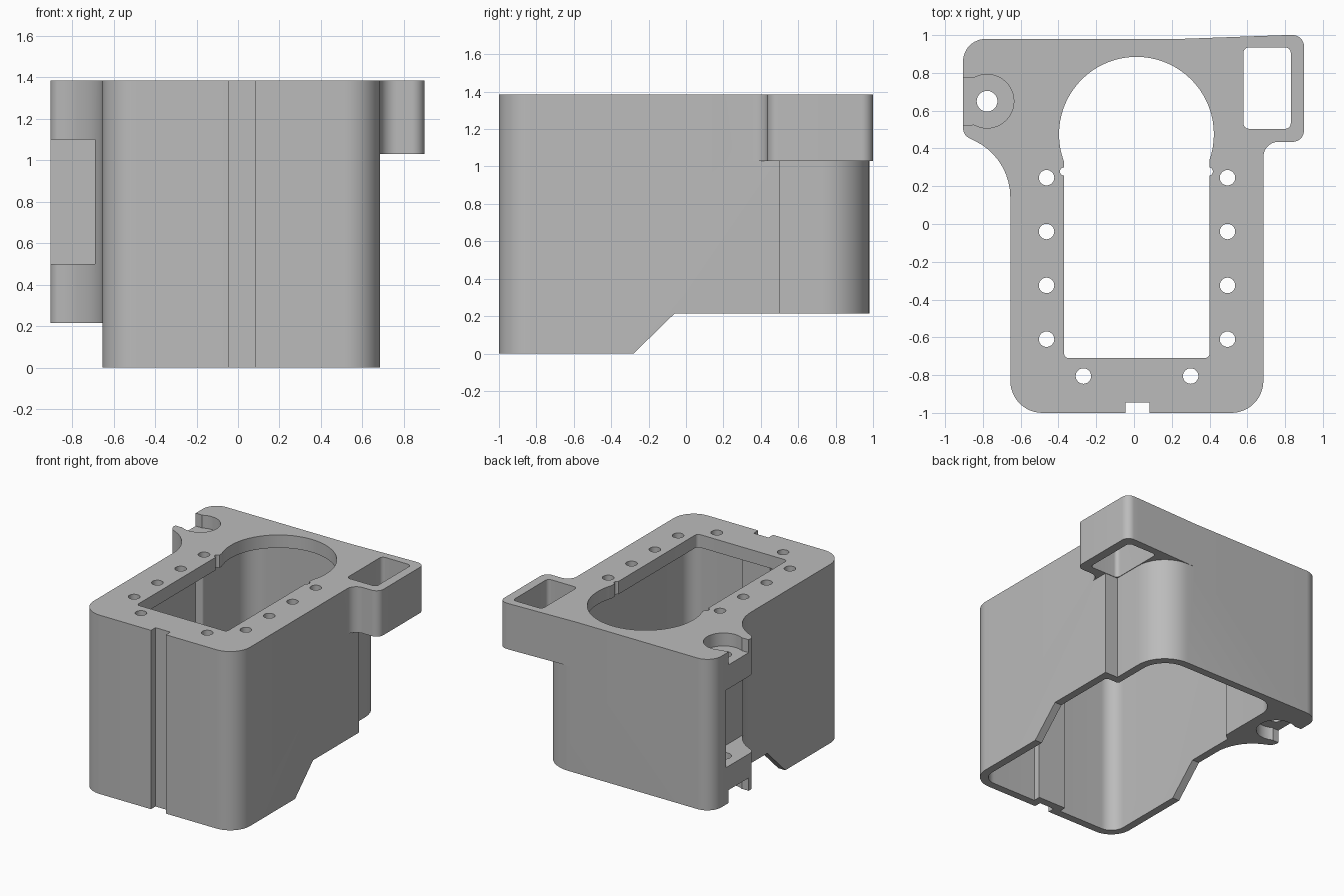
import bpy, bmesh, math
from mathutils import Vector

if "Cube" in bpy.data.objects:
    bpy.data.objects.remove(bpy.data.objects["Cube"], do_unlink=True)

TOP = 1.385
STEP = 0.215

grey = bpy.data.materials.new("plain_grey")
grey.use_nodes = True
grey.diffuse_color = (0.5, 0.5, 0.5, 1)
grey.node_tree.nodes["Principled BSDF"].inputs["Base Color"].default_value = (0.5, 0.5, 0.5, 1)


def rounded(corners):
    """Turn (x, y, radius) corners into an outline with filleted corners."""
    out = []
    for i, (x, y, r) in enumerate(corners):
        p = Vector((x, y))
        if r == 0:
            out.append(p)
            continue
        a = (Vector(corners[i - 1][:2]) - p).normalized()
        b = (Vector(corners[(i + 1) % len(corners)][:2]) - p).normalized()
        half = a.angle(b) / 2
        centre = p + (a + b).normalized() * (r / math.sin(half))
        start = p + a * (r / math.tan(half)) - centre
        end = p + b * (r / math.tan(half)) - centre
        sweep = math.atan2(start.x * end.y - start.y * end.x, start.dot(end))
        n = max(4, int(abs(sweep) / math.radians(7)))
        for k in range(n + 1):
            t = sweep * k / n
            c, s = math.cos(t), math.sin(t)
            out.append(centre + Vector((start.x * c - start.y * s, start.x * s + start.y * c)))
    return out


def circle(x, y, r, n=32):
    return [Vector((x + r * math.cos(2 * math.pi * k / n),
                    y + r * math.sin(2 * math.pi * k / n))) for k in range(n)]


def rect(x0, x1, y0, y1, r=0):
    return rounded([(x0, y0, r), (x1, y0, r), (x1, y1, r), (x0, y1, r)])


def prism(name, outline, z0, z1, sideways=False):
    """Extrude an outline upwards, or a (y, z) outline along x."""
    bm = bmesh.new()
    place = (lambda p: (z0, p.x, p.y)) if sideways else (lambda p: (p.x, p.y, z0))
    face = bm.faces.new([bm.verts.new(place(p)) for p in outline])
    grown = bmesh.ops.extrude_face_region(bm, geom=[face])["geom"]
    shift = Vector((z1 - z0, 0, 0)) if sideways else Vector((0, 0, z1 - z0))
    bmesh.ops.translate(bm, vec=shift, verts=[v for v in grown if isinstance(v, bmesh.types.BMVert)])
    bmesh.ops.recalc_face_normals(bm, faces=bm.faces)
    mesh = bpy.data.meshes.new(name)
    bm.to_mesh(mesh)
    bm.free()
    mesh.materials.append(grey)
    ob = bpy.data.objects.new(name, mesh)
    bpy.context.collection.objects.link(ob)
    return ob


def combine(target, tool, operation="DIFFERENCE"):
    """Apply a boolean and throw the tool away."""
    bpy.context.view_layer.objects.active = target
    mod = target.modifiers.new("boolean", "BOOLEAN")
    mod.solver = "EXACT"
    mod.operation = operation
    mod.object = tool
    bpy.ops.object.modifier_apply(modifier=mod.name)
    bpy.data.objects.remove(tool, do_unlink=True)


# Main housing, with the concave flank leading to the hinge corner
housing = prism("housing", rounded([
    (-0.655, -1, 0.17), (0.685, -1, 0.17), (0.685, 0.5, 0), (0.575, 0.5, 0),
    (0.575, 0.98, 0.25), (-0.905, 0.98, 0.12), (-0.905, 0.47, 0.06),
    (-0.655, 0.35, 0.33)]), 0, TOP)

# Upper arm around the square chute
arm = prism("arm", rounded([
    (0.25, 0.2, 0), (0.685, 0.2, 0), (0.685, 0.435, 0.08), (0.9, 0.435, 0.06),
    (0.9, 1, 0.06), (0.8, 1, 0), (0.25, 0.98, 0)]), 1.03, TOP)
combine(housing, arm, "UNION")

# Raised, sloped underside at the back
combine(housing, prism("underside", [Vector(p) for p in (
    (-0.48, -0.2), (-0.28, 0), (-0.06, STEP), (1.2, STEP), (1.2, -0.2))], -1.2, 1.2, True))

# Inner cavity, leaving a rib behind the front groove
combine(housing, prism("cavity", rounded([
    (-0.595, -0.94, 0.11), (-0.1, -0.94, 0), (-0.1, -0.885, 0), (0.14, -0.885, 0),
    (0.14, -0.94, 0), (0.625, -0.94, 0.11), (0.625, 0.44, 0.02), (0.515, 0.44, 0.02),
    (0.515, 0.92, 0.2), (-0.55, 0.92, 0.15), (-0.55, 0.36, 0.02), (-0.595, 0.33, 0)]),
    -0.1, TOP - 0.1))

# Keyhole opening in the top plate
combine(housing, prism("opening", rect(-0.37, 0.4, -0.71, 0.45, 0.025), 1.2, 1.5))
combine(housing, prism("round_opening", circle(0.013, 0.475, 0.41, 72), 1.2, 1.5))
for x in (-0.37, 0.396):
    combine(housing, prism("relief", circle(x, 0.278, 0.022, 16), 1.2, 1.5))

# Chute and front groove
combine(housing, prism("chute", rect(0.579, 0.83, 0.504, 0.935, 0.03), 1.0, 1.5))
combine(housing, prism("groove", rect(-0.045, 0.082, -1.1, -0.945), -0.1, 1.5))

# Screw holes around the opening
spots = [(x, 0.245 - 0.285 * k) for x in (-0.463, 0.495) for k in range(4)]
spots += [(-0.268, -0.805), (0.3, -0.805)]
for x, y in spots:
    combine(housing, prism("screw_hole", circle(x, y, 0.041, 24), 1.2, 1.5))

# Hinge corner: side pocket, pin hole, and open counterbores at both ends
combine(housing, prism("pocket", rect(-1.1, -0.69, 0.2, 0.8), 0.5, 1.1))
combine(housing, prism("pin_hole", circle(-0.778, 0.65, 0.055, 28), 0, 1.5))
for z0, z1 in ((1.285, 1.5), (0.1, 0.315)):
    combine(housing, prism("counterbore", circle(-0.778, 0.65, 0.142, 48), z0, z1))
    combine(housing, prism("side_mouth", rect(-1, -0.84, 0.525, 0.775, 0.02), z0, z1))

# Smooth the curved walls, keep the edges crisp
bpy.ops.object.select_all(action="DESELECT")
housing.select_set(True)
bpy.context.view_layer.objects.active = housing
bpy.ops.object.shade_smooth_by_angle(angle=math.radians(25))
